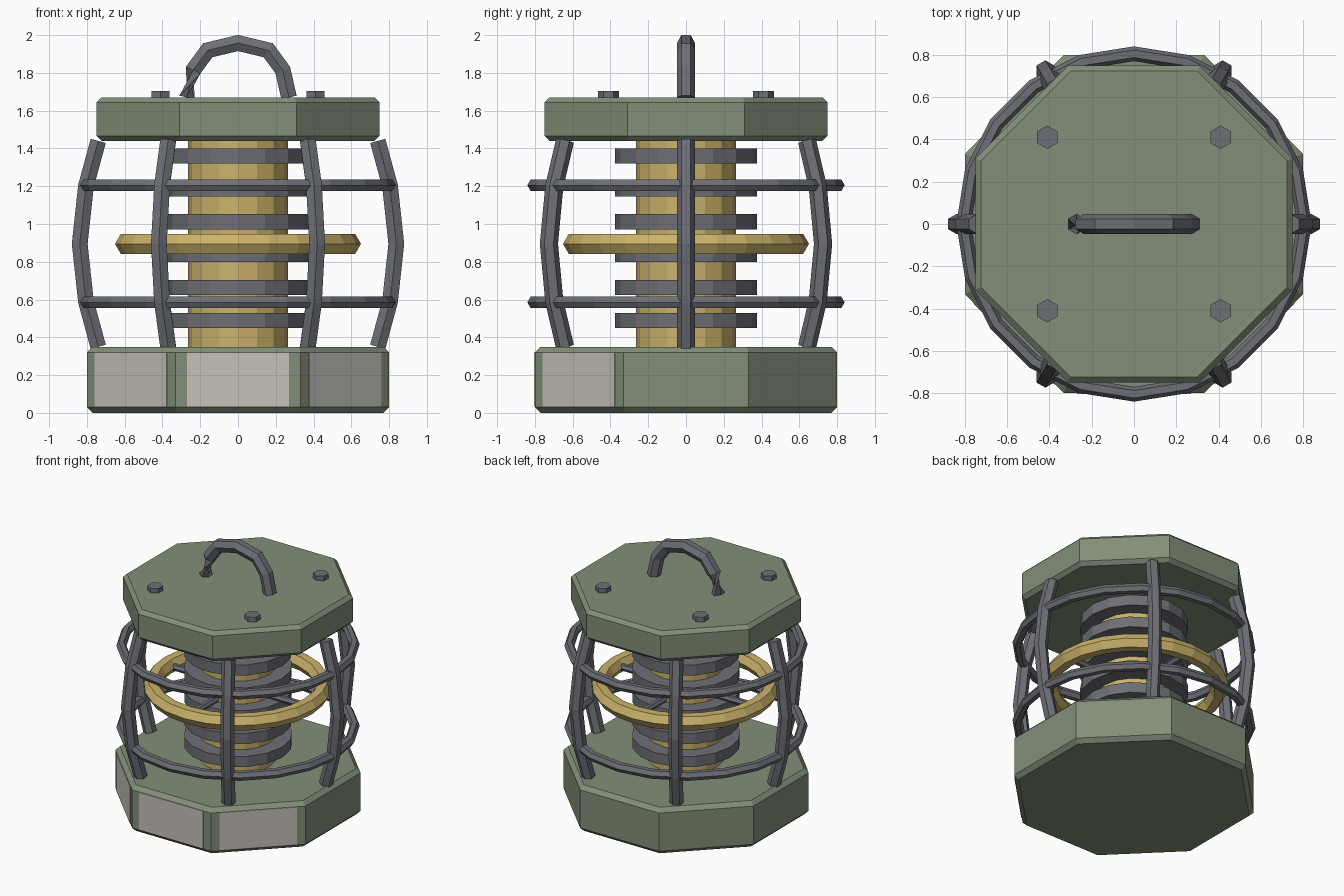
import bpy, bmesh, math
from math import pi, cos, sin, tan
from mathutils import Vector, Matrix

cube = bpy.data.objects.get("Cube")
if cube:
    bpy.data.objects.remove(cube, do_unlink=True)


def material(name, rgb):
    m = bpy.data.materials.new(name)
    m.use_nodes = True
    m.diffuse_color = (*rgb, 1)
    m.node_tree.nodes["Principled BSDF"].inputs["Base Color"].default_value = (*rgb, 1)
    return m


GREEN = material("olive green", (0.225, 0.275, 0.19))
GOLD = material("brass", (0.60, 0.45, 0.145))
GREY = material("dark steel", (0.155, 0.16, 0.18))
BEIGE = material("pale panel", (0.57, 0.54, 0.49))


def finish(name, bm, mat):
    bmesh.ops.recalc_face_normals(bm, faces=bm.faces)
    mesh = bpy.data.meshes.new(name)
    bm.to_mesh(mesh)
    bm.free()
    mesh.materials.append(mat)
    obj = bpy.data.objects.new(name, mesh)
    bpy.context.collection.objects.link(obj)
    return obj


def skin(bm, rings, closed=False):
    """Bridge rings of points; cap the ends unless the chain is closed."""
    rows = [[bm.verts.new(p) for p in ring] for ring in rings]
    n = len(rows[0])
    pairs = list(zip(rows, rows[1:])) + ([(rows[-1], rows[0])] if closed else [])
    for a, b in pairs:
        for i in range(n):
            j = (i + 1) % n
            bm.faces.new((a[i], a[j], b[j], b[i]))
    if not closed:
        bm.faces.new(rows[0])
        bm.faces.new(rows[-1])


def lathe(name, profile, sides, mat, start=0.0, at=(0, 0), closed=False):
    """Spin (radius, height) pairs about a vertical axis."""
    bm = bmesh.new()
    skin(bm, [[(at[0] + r * cos(start + 2 * pi * i / sides),
                at[1] + r * sin(start + 2 * pi * i / sides), z)
               for i in range(sides)] for r, z in profile], closed)
    return finish(name, bm, mat)


def hoop(name, radius, thick, z, sides, mat):
    section = [(radius + thick * cos(k * pi / 3), z + thick * sin(k * pi / 3))
               for k in range(6)]
    return lathe(name, section, sides, mat, closed=True)


def tube(name, path, radius, mat, turn=0.0, end_twist=0.0):
    """Six-sided bar along a path in the xz plane, mitred at the bends."""
    pts = [Vector((x, 0, z)) for x, z in path]
    side = Vector((0, 1, 0))
    rings = []
    for i, p in enumerate(pts):
        d_in = (p - pts[i - 1]).normalized() if i else None
        d_out = (pts[i + 1] - p).normalized() if i < len(pts) - 1 else None
        d_in, d_out = d_in or d_out, d_out or d_in
        tangent = (d_in + d_out).normalized()
        normal = side.cross(tangent) / tangent.dot(d_in)
        twist = end_twist if i == 0 else 0
        rings.append([p + radius * (side * cos(k * pi / 3 + twist)
                                    + normal * sin(k * pi / 3 + twist))
                      for k in range(6)])
    bm = bmesh.new()
    skin(bm, rings)
    bmesh.ops.rotate(bm, verts=bm.verts, matrix=Matrix.Rotation(turn, 3, 'Z'))
    return finish(name, bm, mat)


def octagon_block(name, apothem, low, high, bevel):
    k = 1 / cos(pi / 8)
    inner, outer = (apothem - bevel) * k, apothem * k
    return lathe(name, [(inner, low), (outer, low + bevel),
                        (outer, high - bevel), (inner, high)], 8, GREEN, pi / 8)


# Base and cap
octagon_block("base", 0.80, 0, 0.35, 0.03)
octagon_block("cap", 0.75, 1.44, 1.67, 0.027)

# Pale plates on the three front faces of the base
for label, angle in (("right", -pi / 4), ("front", 0), ("left", pi / 4)):
    bm = bmesh.new()
    bmesh.ops.create_cube(bm, size=1)
    bmesh.ops.scale(bm, verts=bm.verts, vec=(0.54, 0.008, 0.285))
    bmesh.ops.translate(bm, verts=bm.verts, vec=(0, -0.80, 0.176))
    bmesh.ops.rotate(bm, verts=bm.verts, matrix=Matrix.Rotation(angle, 3, 'Z'))
    finish(label + "_panel", bm, BEIGE)

# Core with cooling fins
lathe("core", [(0.265, 0.34), (0.265, 1.45)], 16, GOLD)
for i in range(6):
    z = 0.49 + i * 0.174
    lathe(f"fin_{i + 1}", [(0.375, z - 0.04), (0.375, z + 0.04)], 16, GREY)

# Brass ring on four spokes
hoop("brass_ring", 0.59, 0.061, 0.895, 24, GOLD)
for i in range(4):
    tube(f"spoke_{i + 1}", [(0.25, 0.895), (0.58, 0.895)], 0.025, GREY, i * pi / 2)

# Cage of bowed ribs and two hoops
rib = [(0.74, 0.35), (0.805, 0.59), (0.838, 0.895), (0.805, 1.20), (0.74, 1.44)]
for i in range(6):
    tube(f"cage_rib_{i + 1}", rib, 0.048, GREY, i * pi / 3)
for label, z in (("lower", 0.585), ("upper", 1.205)):
    hoop(label + "_cage_hoop", 0.805, 0.035, z, 20, GREY)

# Carry handle, twisted at its right foot
half = [(0.27, 1.67), (0.237, 1.815), (0.16, 1.92)]
arch = [(-x, z) for x, z in half] + [(0, 1.958)] + half[::-1]
tube("handle", arch, 0.048, GREY, end_twist=2 * pi / 3)

# Hex bolts
for x in (-0.41, 0.41):
    for y in (-0.41, 0.41):
        place = ("front" if y < 0 else "back") + ("_left" if x > 0 else "_right")
        lathe(place + "_bolt", [(0.055, 1.66), (0.055, 1.705)], 6, GREY, pi / 6, (x, y))
